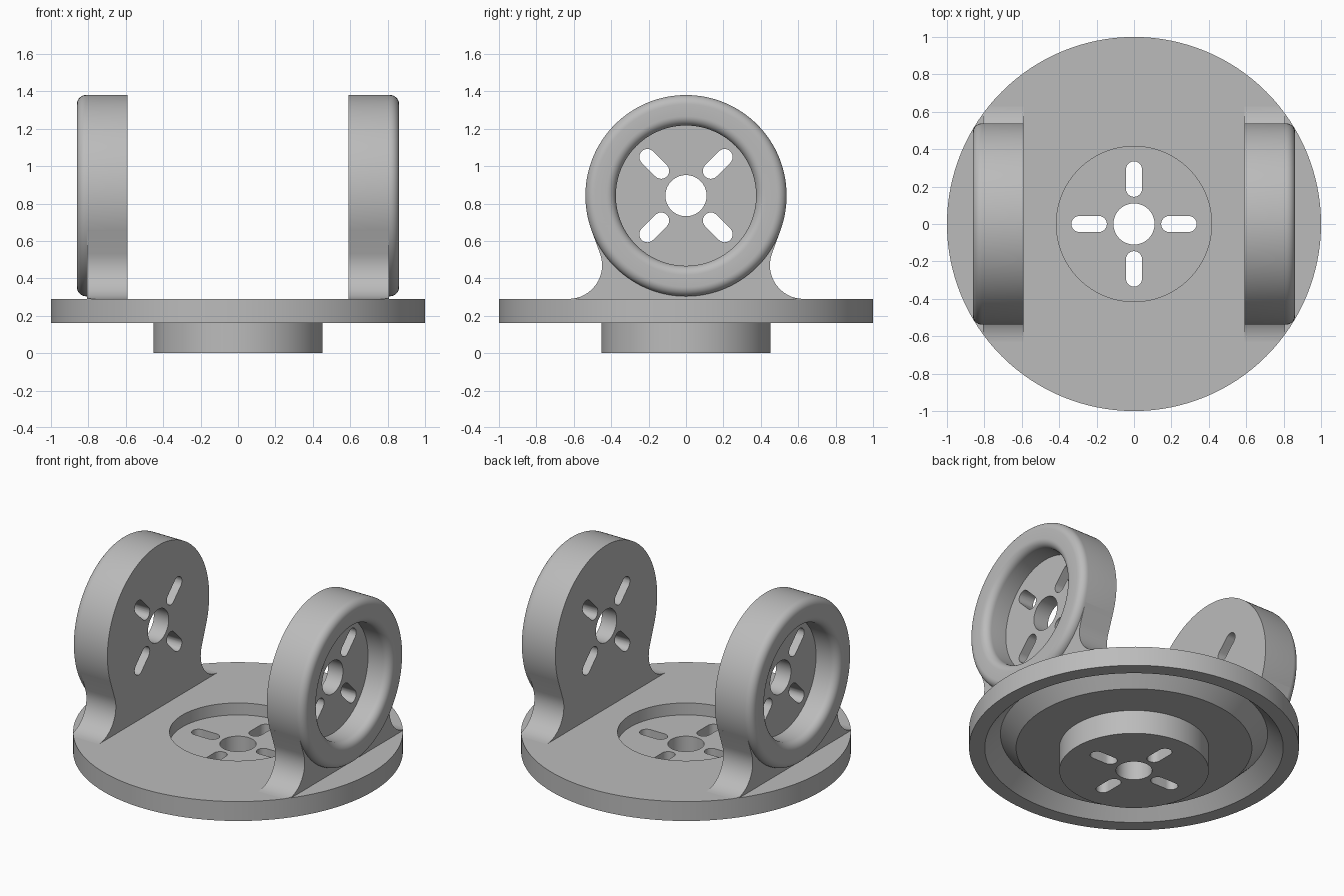
import bpy, bmesh
from math import sin, cos, pi, radians
from mathutils import Matrix, Vector

if "Cube" in bpy.data.objects:
    bpy.data.objects.remove(bpy.data.objects["Cube"], do_unlink=True)

grey = bpy.data.materials.new("plain grey")
grey.use_nodes = True
grey.diffuse_color = (0.5, 0.5, 0.5, 1)
grey.node_tree.nodes["Principled BSDF"].inputs["Base Color"].default_value = (0.5, 0.5, 0.5, 1)

AXLE_Z, CUP_R, INNER_X = 0.842, 0.538, 0.59
PLATE_TOP = 0.29


def arc(cx, cy, r, a0, a1, n):
    """Points along a circular arc, angles in degrees."""
    return [(cx + r * cos(radians(a0 + (a1 - a0) * i / n)),
             cy + r * sin(radians(a0 + (a1 - a0) * i / n))) for i in range(n + 1)]


def make_object(name, bm):
    bmesh.ops.recalc_face_normals(bm, faces=bm.faces)
    mesh = bpy.data.meshes.new(name)
    bm.to_mesh(mesh)
    bm.free()
    mesh.materials.append(grey)
    obj = bpy.data.objects.new(name, mesh)
    bpy.context.collection.objects.link(obj)
    return obj


def lathe(profile, steps=128):
    """Spin a closed (radius, height) profile around z."""
    bm = bmesh.new()
    verts = [bm.verts.new((r, 0, h)) for r, h in profile]
    edges = [bm.edges.new((verts[i - 1], verts[i])) for i in range(len(verts))]
    bmesh.ops.spin(bm, geom=verts + edges, cent=(0, 0, 0), axis=(0, 0, 1),
                   angle=2 * pi, steps=steps, use_duplicate=False)
    bmesh.ops.remove_doubles(bm, verts=bm.verts, dist=1e-5)
    return bm


def prism(bm, points, low, high):
    """Extrude a flat outline along z and return its vertices."""
    face = bm.faces.new([bm.verts.new((x, y, low)) for x, y in points])
    new = bmesh.ops.extrude_face_region(bm, geom=[face])["geom"]
    top = [v for v in new if isinstance(v, bmesh.types.BMVert)]
    bmesh.ops.translate(bm, verts=top, vec=(0, 0, high - low))
    return list(face.verts) + top


def slot_cutter(name, low, high, turn):
    """Four rounded slots around z."""
    bm = bmesh.new()
    w = 0.043
    outline = arc(0.335 - w, 0, w, -90, 90, 12) + arc(0.145 + w, 0, w, 90, 270, 12)
    for k in range(4):
        verts = prism(bm, outline, low, high)
        bmesh.ops.rotate(bm, verts=verts, cent=(0, 0, 0),
                         matrix=Matrix.Rotation(turn + k * pi / 2, 3, 'Z'))
    return make_object(name, bm)


def boolean(obj, cutter, operation):
    mod = obj.modifiers.new("cut", 'BOOLEAN')
    mod.operation, mod.solver, mod.object = operation, 'EXACT', cutter
    bpy.context.view_layer.objects.active = obj
    bpy.ops.object.modifier_apply(modifier=mod.name)
    bpy.data.objects.remove(cutter, do_unlink=True)


def smooth(obj):
    bpy.ops.object.select_all(action='DESELECT')
    obj.select_set(True)
    bpy.context.view_layer.objects.active = obj
    bpy.ops.object.shade_smooth_by_angle(angle=radians(25))


# Turntable plate: boss below, V groove in the underside, shallow recess on top
base = make_object("base_plate", lathe([
    (0.11, 0), (0.453, 0), (0.453, 0.16), (0.715, 0.16), (0.81, 0.255), (0.905, 0.16),
    (1, 0.16), (1, PLATE_TOP), (0.415, PLATE_TOP), (0.415, 0.21), (0.11, 0.21)]))
boolean(base, slot_cutter("base_slots", -0.1, 0.25, 0), 'DIFFERENCE')
smooth(base)

# Maps local (x, y, z) to world (y, z, x): local z runs outward along +x
to_side = Matrix(((0, 0, 1, 0), (1, 0, 0, 0), (0, 1, 0, 0), (0, 0, 0, 1)))

# Round cup with a rounded rim and a slotted floor
rim, outer_x, pocket_r = 0.05, 0.862, 0.375
cup_profile = [(0.11, INNER_X), (CUP_R, INNER_X)]
cup_profile += arc(CUP_R - rim, outer_x - rim, rim, 0, 90, 8)
cup_profile += arc(pocket_r + rim, outer_x - rim, rim, 90, 180, 8)
cup_profile += [(pocket_r, 0.70), (0.11, 0.70)]
cup = make_object("left_cup", lathe(cup_profile))
boolean(cup, slot_cutter("cup_slots", 0.5, 0.75, pi / 4), 'DIFFERENCE')
cup.data.transform(Matrix.Translation((0, 0, AXLE_Z)) @ to_side)

# Foot: flared fillets from the plate, tangent to the cup
fillet, lean = 0.18, 20
drop = AXLE_Z - PLATE_TOP - fillet
reach = (CUP_R + fillet - drop * sin(radians(lean))) / cos(radians(lean))
flank = arc(reach, PLATE_TOP + fillet, fillet, 270, 180 - lean, 16)
flank.insert(0, (reach, PLATE_TOP - 0.01))
flank += arc(0, AXLE_Z, CUP_R, -lean, -lean, 1)[:1]
outline = flank + arc(0, AXLE_Z, CUP_R - 0.02, -lean, lean - 180, 32)
outline += [(-y, z) for y, z in reversed(flank)]
bm = bmesh.new()
prism(bm, outline, INNER_X, 0.808)
bm.transform(to_side)
foot = make_object("left_foot", bm)

# Trim the foot to the round edge of the plate
bm = bmesh.new()
bmesh.ops.create_cone(bm, cap_ends=True, segments=128, radius1=0.999, radius2=0.999, depth=4)
boolean(foot, make_object("foot_trim", bm), 'INTERSECT')

# Mirror both arm parts to the right side
for part in (cup, foot):
    smooth(part)
    twin = part.copy()
    twin.data = part.data.copy()
    twin.name = part.name.replace("left", "right")
    twin.data.transform(Matrix.Scale(-1, 4, Vector((1, 0, 0))))
    twin.data.flip_normals()
    bpy.context.collection.objects.link(twin)
